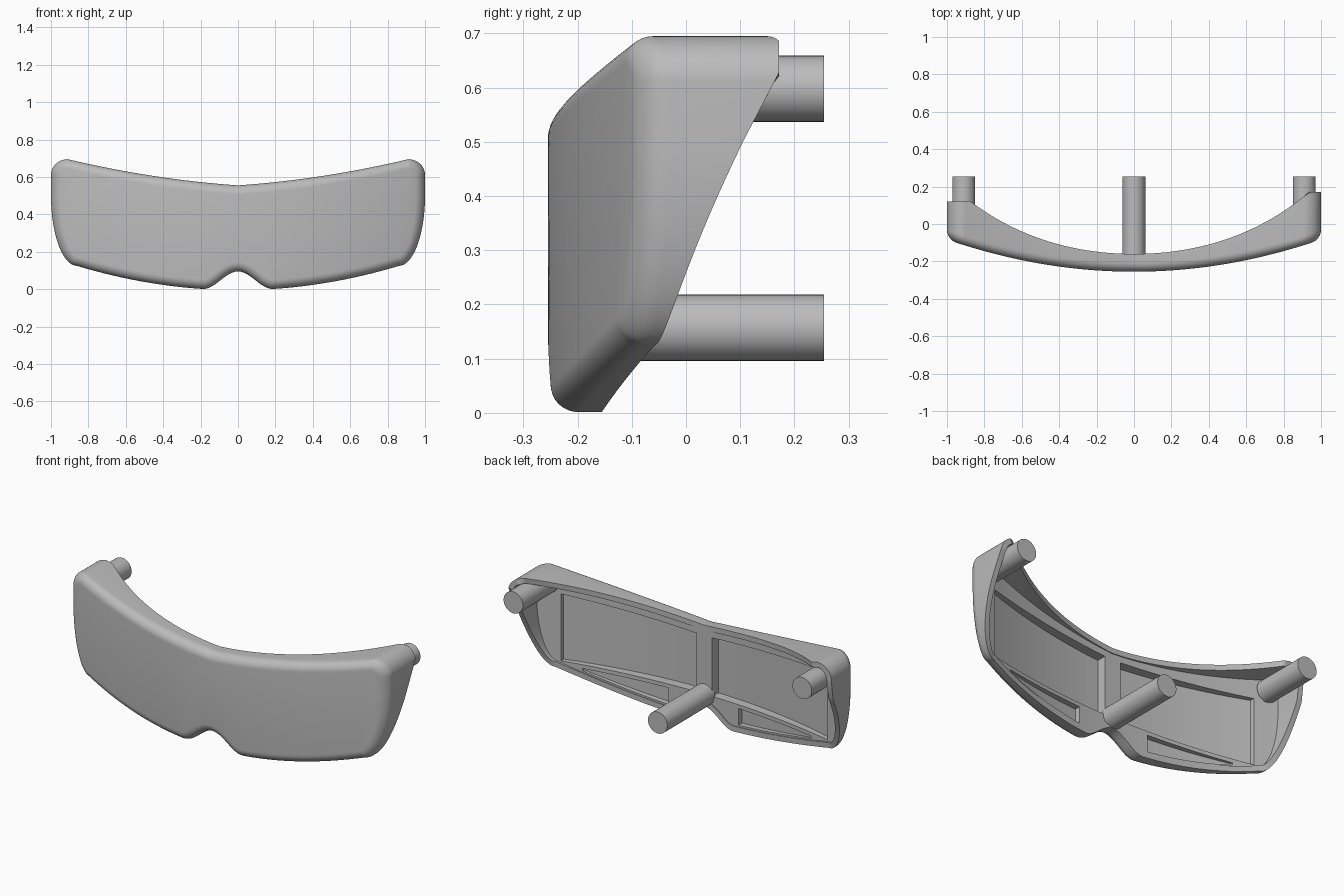
import bpy, bmesh
from math import sin, cos, pi, sqrt, hypot
from mathutils import Matrix

cube = bpy.data.objects.get("Cube")
if cube:
    bpy.data.objects.remove(cube, do_unlink=True)

grey = bpy.data.materials.new("plain_grey")
grey.use_nodes = True
COLOUR = (0.5, 0.5, 0.5, 1)
grey.diffuse_color = COLOUR
grey.node_tree.nodes["Principled BSDF"].inputs["Base Color"].default_value = COLOUR

STATIONS = 181
FILLET = 0.05
WALL = 0.03


# Outline and depth profiles
def top_z(x):
    x = abs(x)
    if x > 0.91:
        return 0.61 + 0.085 * sqrt(max(0, 1 - ((x - 0.91) / 0.09) ** 2))
    return 0.555 + 0.07 * x + 0.092 * x * x


def bottom_z(x):
    x = abs(x)
    if x > 0.86:
        return 0.5 - 0.375 * sqrt(max(0, 1 - ((x - 0.86) / 0.14) ** 2))
    notch = 0.05 * (1 + cos(pi * x / 0.19)) if x < 0.19 else 0
    return 0.175 * x * x - 0.005 + notch


def front_y(x):
    return -0.255 + 0.172 * x * x


def frame_y(x):
    return -0.165 + 0.13 * x * x


def rim_y(x, z):
    y = -0.16 + x * x * (0.12 + 0.1 * z + 0.38 * z * z)
    return min(y, 0.172 if x > 0 else 0.12)


def make_object(name, bm):
    bmesh.ops.recalc_face_normals(bm, faces=bm.faces)
    mesh = bpy.data.meshes.new(name)
    bm.to_mesh(mesh)
    bm.free()
    mesh.materials.append(grey)
    obj = bpy.data.objects.new(name, mesh)
    bpy.context.collection.objects.link(obj)
    return obj


def smooth(obj):
    bpy.ops.object.select_all(action='DESELECT')
    obj.select_set(True)
    bpy.context.view_layer.objects.active = obj
    bpy.ops.object.shade_smooth_by_angle(angle=0.6)


# Visor shell: rings inset from the outline, closed with vertical strips
xs = [sin(pi * (i / (STATIONS - 1) - 0.5)) for i in range(STATIONS)]
outline = [(x, top_z(x)) for x in xs] + [(x, bottom_z(x)) for x in reversed(xs)]
COUNT = len(outline)


def inset(distance):
    points = []
    for i, (x, z) in enumerate(outline):
        ax, az = outline[i - 1]
        bx, bz = outline[(i + 1) % COUNT]
        length = hypot(bx - ax, bz - az)
        points.append((x + distance * (bz - az) / length,
                       z - distance * (bx - ax) / length))
    return points


bm = bmesh.new()


def ring(distance, depth):
    return [bm.verts.new((x, depth(x, z), z)) for x, z in inset(distance)]


rings = []
for k in range(9):
    a = pi / 2 * (1 - k / 8)
    lift = FILLET * (1 - sin(a))
    rings.append(ring(FILLET * (1 - cos(a)), lambda x, z, h=lift: front_y(x) + h))
rings.append(ring(0, rim_y))
rim = inset(0)
# the inner lip keeps the same depth as the outer lip
rings.append([bm.verts.new((x, rim_y(ox, oz), z))
              for (x, z), (ox, oz) in zip(inset(WALL), rim)])
rings.append(ring(WALL, lambda x, z: frame_y(x)))

# the first ring is the innermost edge of the front face
rings[:9] = [ring_ for ring_ in rings[:9]]
if rings[0][0].co.z == rings[8][0].co.z:
    rings[:9] = rings[8::-1]
order = rings
for a, b in zip(order, order[1:]):
    for i in range(COUNT):
        j = (i + 1) % COUNT
        bm.faces.new((a[i], a[j], b[j], b[i]))
for loop in (order[0], order[-1]):
    for i in range(STATIONS - 1):
        bm.faces.new((loop[i], loop[i + 1], loop[-2 - i], loop[-1 - i]))
visor = make_object("visor_shell", bm)


# Recesses in the back: curved cutters following the front
def cut(name, x0, x1, low, high, depth):
    bm = bmesh.new()
    sections = []
    for i in range(25):
        x = x0 + (x1 - x0) * i / 24
        y = front_y(x) + depth
        sections.append([bm.verts.new(p) for p in (
            (x, y, low(x)), (x, 0.4, low(x)), (x, 0.4, high(x)), (x, y, high(x)))])
    for a, b in zip(sections, sections[1:]):
        for i in range(4):
            j = (i + 1) % 4
            bm.faces.new((a[i], a[j], b[j], b[i]))
    bm.faces.new(sections[0])
    bm.faces.new(sections[-1])
    cutter = make_object(name, bm)
    mod = visor.modifiers.new(name, 'BOOLEAN')
    mod.operation = 'DIFFERENCE'
    mod.solver = 'EXACT'
    mod.object = cutter
    bpy.context.view_layer.objects.active = visor
    bpy.ops.object.modifier_apply(modifier=name)
    bpy.data.objects.remove(cutter, do_unlink=True)


for side in (-1, 1):
    cut("panel_cutter", side * 0.05, side * 0.84,
        lambda x: 0.16, lambda x: 0.49 + 0.06 * abs(x), 0.035)
    cut("groove_cutter", side * 0.22, side * 0.72,
        lambda x: bottom_z(x) + 0.04, lambda x: 0.138, 0.055)
smooth(visor)


# Mounting pegs
def peg(name, x, z, start):
    bm = bmesh.new()
    end = 0.255
    bmesh.ops.create_cone(
        bm, cap_ends=True, segments=48, radius1=0.061, radius2=0.061, depth=end - start,
        matrix=Matrix.Translation((x, (start + end) / 2, z)) @ Matrix.Rotation(pi / 2, 4, 'X'))
    smooth(make_object(name, bm))


peg("centre_peg", 0, 0.157, -0.175)
peg("left_peg", 0.91, 0.598, -0.06)
peg("right_peg", -0.91, 0.598, -0.06)
